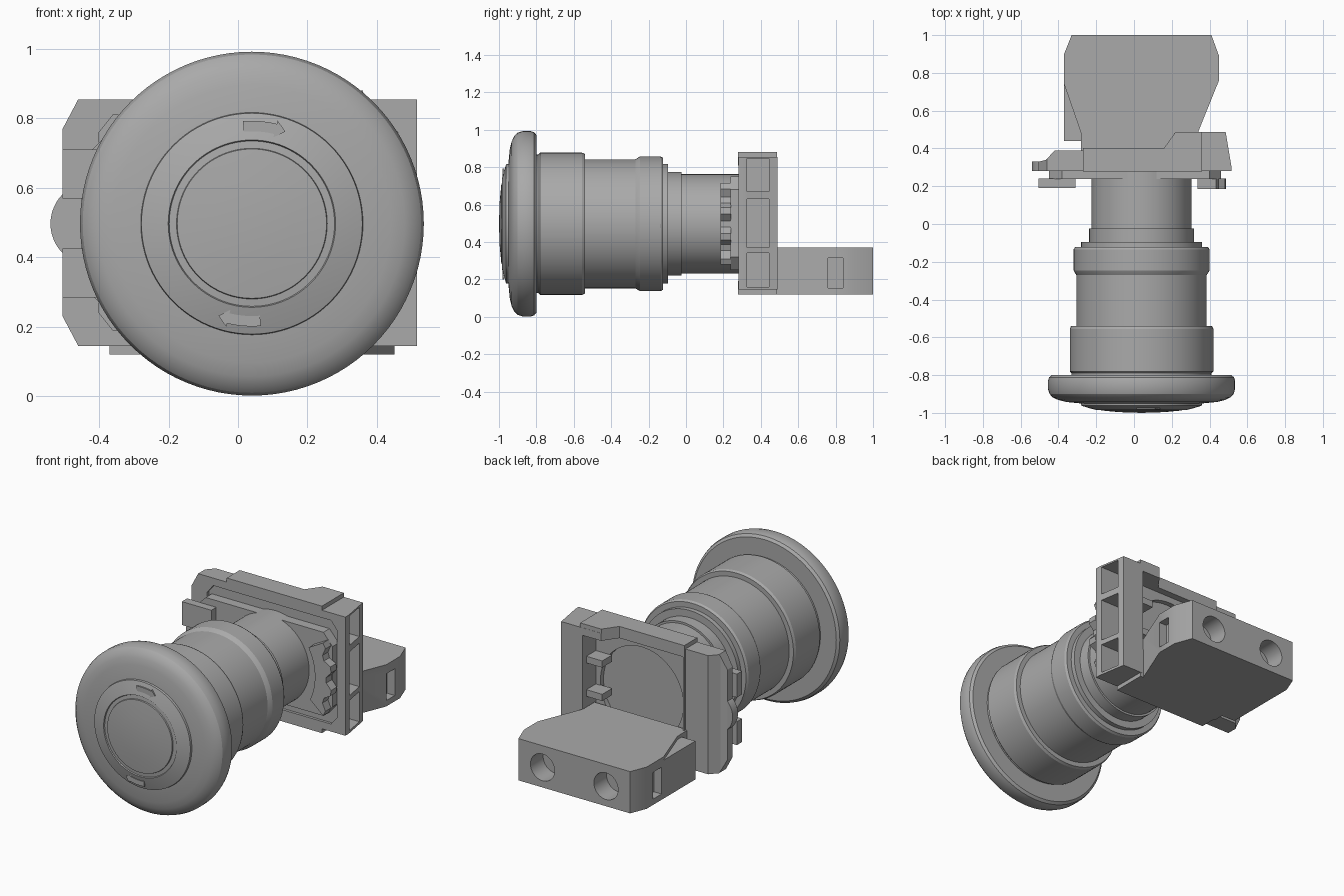
import bpy, bmesh
from math import sin, cos, pi, radians
from mathutils import Vector

cube = bpy.data.objects.get("Cube")
if cube:
    bpy.data.objects.remove(cube, do_unlink=True)

CX, CZ = 0.04, 0.497      # axis of the round parts
SEG = 96

grey = bpy.data.materials.new("plain grey")
grey.use_nodes = True
grey.diffuse_color = (0.4, 0.4, 0.4, 1)
grey.node_tree.nodes["Principled BSDF"].inputs["Base Color"].default_value = (0.4, 0.4, 0.4, 1)


def finish(bm, name):
    bmesh.ops.recalc_face_normals(bm, faces=bm.faces)
    mesh = bpy.data.meshes.new(name)
    bm.to_mesh(mesh)
    bm.free()
    mesh.materials.append(grey)
    ob = bpy.data.objects.new(name, mesh)
    bpy.context.collection.objects.link(ob)
    return ob


def lathe(name, profile):
    """Spin (radius, y) points round the axis; the ends lie on the axis."""
    bm = bmesh.new()
    verts = [bm.verts.new((CX + r, y, CZ)) for r, y in profile]
    edges = [bm.edges.new(pair) for pair in zip(verts, verts[1:])]
    bmesh.ops.spin(bm, geom=verts + edges, cent=(CX, 0, CZ), axis=(0, 1, 0),
                   angle=2 * pi, steps=SEG, use_merge=True)
    bmesh.ops.remove_doubles(bm, verts=bm.verts, dist=1e-5)
    return finish(bm, name)


def prism(name, points, low, high, axis="z"):
    """Extrude an outline in xy along z, or in xz along y."""
    bm = bmesh.new()
    put = (lambda p: (p[0], p[1], low)) if axis == "z" else (lambda p: (p[0], low, p[1]))
    face = bm.faces.new([bm.verts.new(put(p)) for p in points])
    out = bmesh.ops.extrude_face_region(bm, geom=[face])
    step = Vector((0, 0, high - low)) if axis == "z" else Vector((0, high - low, 0))
    bmesh.ops.translate(bm, vec=step, verts=[g for g in out["geom"] if isinstance(g, bmesh.types.BMVert)])
    return finish(bm, name)


def box(name, x0, x1, y0, y1, z0, z1):
    return prism(name, [(x0, y0), (x1, y0), (x1, y1), (x0, y1)], z0, z1)


def disc(name, x, z, r, y0, y1, n=48):
    ring = [(x + r * cos(2 * pi * i / n), z + r * sin(2 * pi * i / n)) for i in range(n)]
    return prism(name, ring, y0, y1, "y")


def cut(ob, cutter, operation="DIFFERENCE"):
    cutter.hide_render = True
    mod = ob.modifiers.new(cutter.name, "BOOLEAN")
    mod.operation, mod.solver, mod.object = operation, "EXACT", cutter
    bpy.context.view_layer.objects.active = ob
    bpy.ops.object.modifier_apply(modifier=mod.name)
    bpy.data.objects.remove(cutter, do_unlink=True)


def polar(r, degrees):
    return CX + r * cos(radians(degrees)), CZ + r * sin(radians(degrees))


def smooth(ob, degrees=25):
    bpy.ops.object.select_all(action="DESELECT")
    ob.select_set(True)
    bpy.context.view_layer.objects.active = ob
    bpy.ops.object.shade_smooth_by_angle(angle=radians(degrees))


# Mushroom head with a stepped, slightly domed face
smooth(lathe("mushroom_head", [
    (0, -1.0), (0.12, -0.996), (0.215, -0.987), (0.217, -0.98), (0.238, -0.978),
    (0.241, -0.984), (0.28, -0.974), (0.318, -0.962), (0.32, -0.95), (0.40, -0.942),
    (0.44, -0.932), (0.47, -0.918), (0.487, -0.9), (0.495, -0.875), (0.495, -0.83),
    (0.49, -0.812), (0.475, -0.8), (0.37, -0.8), (0, -0.8)]))

# Turned body, collar and threaded barrel
smooth(lathe("body_sleeve", [
    (0, -0.81), (0.37, -0.81), (0.37, -0.79), (0.38, -0.78), (0.38, -0.555), (0.373, -0.54),
    (0.345, -0.54), (0.345, -0.27), (0.355, -0.255), (0.36, -0.245), (0.36, -0.135),
    (0.352, -0.122), (0.32, -0.122), (0.32, -0.095), (0.277, -0.095), (0.277, -0.025),
    (0.265, -0.025), (0.265, 0.31), (0, 0.31)]))

# Pair of curved turn arrows on the face
for name, turn in (("upper_arrow", 0), ("lower_arrow", 180)):
    outer = [polar(0.296, turn + a) for a in (95, 90, 85, 80, 76)]
    tip = [polar(0.306, turn + 76), polar(0.282, turn + 70), polar(0.256, turn + 76)]
    inner = [polar(0.266, turn + a) for a in (76, 80, 85, 90, 95)]
    prism(name, outer + tip + inner, -0.981, -0.973, "y")

# Mounting plate: side wings plus a taller middle with a ramp up to the column
plate = prism("mounting_plate", [
    (-0.505, 0.28), (-0.505, 0.33), (-0.465, 0.34), (-0.42, 0.39), (-0.27, 0.39), (-0.27, 0.40),
    (0.16, 0.40), (0.22, 0.488), (0.485, 0.488), (0.515, 0.31), (0.515, 0.28)], 0.145, 0.855)
corner = [(-0.505, 0.77), (-0.46, 0.855), (-0.6, 0.855 + 0.1), (-0.6, 0.77)]
cut(plate, prism("upper_corner_cutter", corner, 0.2, 0.6, "y"))
cut(plate, prism("lower_corner_cutter", [(x, 1 - z) for x, z in corner], 0.2, 0.6, "y"))
cut(plate, prism("middle_block", [
    (-0.27, 0.279), (-0.27, 0.402), (0.159, 0.402), (0.22, 0.487), (0.36, 0.487), (0.36, 0.279)],
    0.12, 0.88), "UNION")
# recesses: rear pocket, barrel seat and front inset
cut(plate, box("pocket_cutter", -0.26, 0.345, 0.36, 0.6, 0.3, 0.81))
cut(plate, disc("seat_cutter", CX, CZ, 0.275, 0.33, 0.5, 64))
cut(plate, prism("inset_cutter", [
    (-0.36, 0.19), (0.42, 0.19), (0.46, 0.24), (0.46, 0.76), (0.42, 0.81),
    (-0.36, 0.81), (-0.40, 0.76), (-0.40, 0.24)], 0.2, 0.295, "y"))
# three windows in the side column
for i, (z0, z1) in enumerate(((0.16, 0.34), (0.37, 0.63), (0.67, 0.845))):
    cut(plate, box(f"window_cutter_{i}", 0.39, 0.6, 0.325, 0.445, z0, z1))
smooth(plate)

# Small shelves inside the rear pocket
for name, z in (("upper_shelf", 0.65), ("lower_shelf", 0.45)):
    box(name, 0.24, 0.35, 0.355, 0.45, z - 0.02, z + 0.02)

# Locking ring with a toothed lever and two tabs
prism("locking_ring", [
    (-0.38, 0.25), (0.40, 0.25), (0.46, 0.32), (0.46, 0.68), (0.40, 0.75),
    (-0.38, 0.75), (-0.45, 0.68), (-0.45, 0.32)], 0.237, 0.297, "y")
teeth = [polar(0.45 if (i // 2) % 2 == 0 else 0.415, -29 + i * 58 / 13) for i in range(14)]
prism("toothed_lever", teeth + [polar(0.34, a) for a in range(29, -30, -6)], 0.185, 0.24, "y")
for name, z in (("upper_tab", 0.64), ("lower_tab", 0.355)):
    box(name, -0.505, -0.31, 0.19, 0.24, z - 0.07, z + 0.07)
smooth(disc("side_lobe", -0.42, CZ, 0.12, 0.28, 0.33))

# Contact block behind the plate, with terminal holes and side slots
block = prism("contact_block", [
    (-0.28, 0.38), (-0.28, 0.48), (-0.37, 0.74), (-0.37, 0.90), (-0.33, 1.0), (0.41, 1.0),
    (0.45, 0.89), (0.45, 0.76), (0.34, 0.488), (0.34, 0.38)], 0.12, 0.37)
for name, x in (("left_hole_cutter", 0.25), ("right_hole_cutter", -0.17)):
    cut(block, disc(name, x, 0.24, 0.08, 0.88, 1.1))
for name, x in (("left_slot_cutter", 0.45), ("right_slot_cutter", -0.37)):
    cut(block, box(name, x - 0.05, x + 0.05, 0.76, 0.84, 0.155, 0.315))
smooth(block)
prism("block_side_flange", [(-0.37, 0.44), (-0.275, 0.44), (-0.275, 0.48), (-0.365, 0.74), (-0.37, 0.74)],
      0.12, 0.35)
